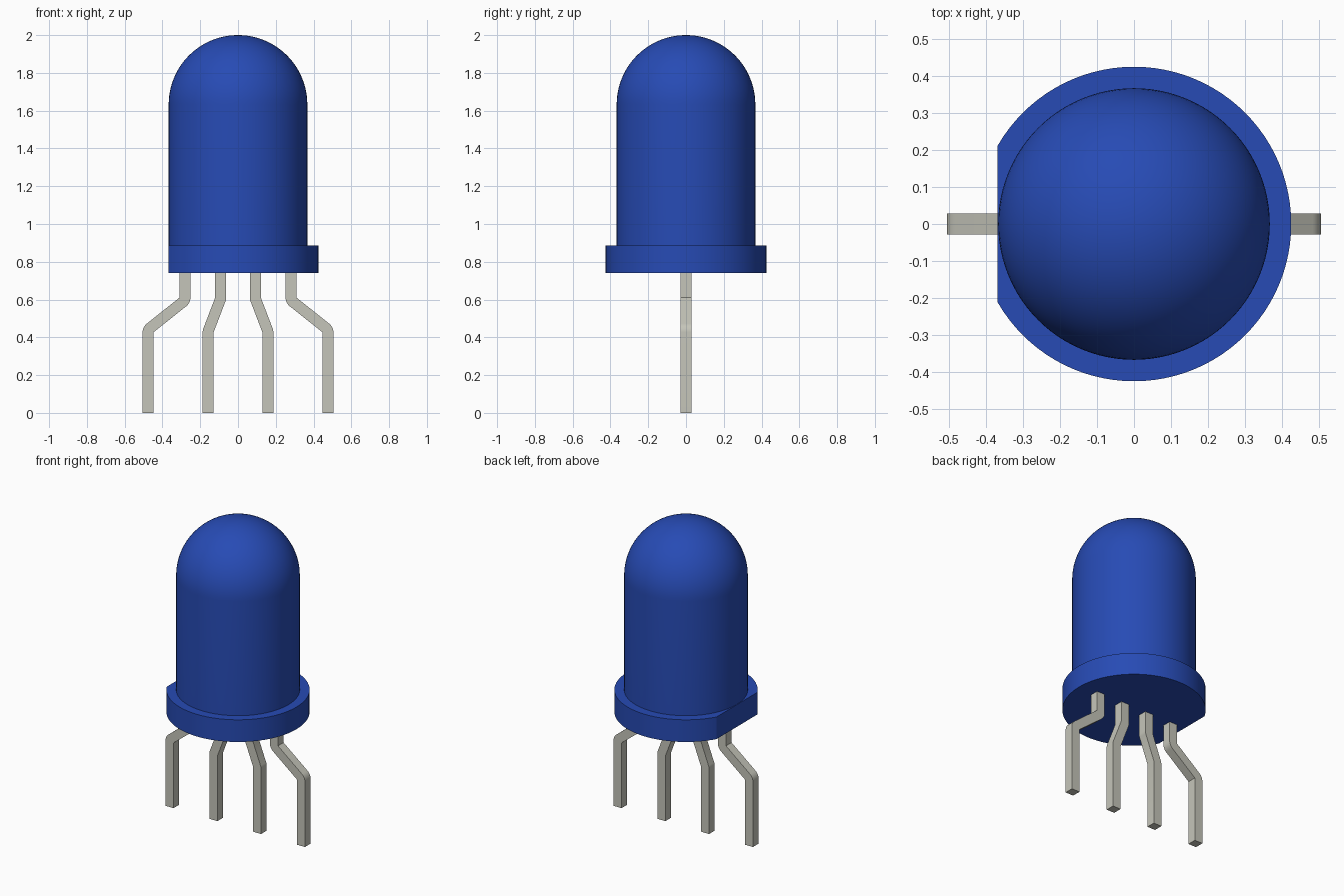
import bpy, bmesh, math
from mathutils import Vector

cube = bpy.data.objects.get("Cube")
if cube:
    bpy.data.objects.remove(cube, do_unlink=True)


def material(name, color):
    m = bpy.data.materials.new(name)
    m.use_nodes = True
    m.diffuse_color = (*color, 1)
    m.node_tree.nodes["Principled BSDF"].inputs["Base Color"].default_value = (*color, 1)
    return m


def make_object(name, bm, mat):
    bmesh.ops.recalc_face_normals(bm, faces=bm.faces[:])
    mesh = bpy.data.meshes.new(name)
    bm.to_mesh(mesh)
    bm.free()
    mesh.materials.append(mat)
    ob = bpy.data.objects.new(name, mesh)
    bpy.context.collection.objects.link(ob)
    bpy.ops.object.select_all(action='DESELECT')
    ob.select_set(True)
    bpy.context.view_layer.objects.active = ob
    bpy.ops.object.shade_smooth_by_angle(angle=math.radians(30))
    return ob


blue = material("blue plastic", (0.020, 0.070, 0.460))
metal = material("lead metal", (0.56, 0.56, 0.49))

# Casing: rim, straight wall and dome revolved around z
R, RIM, BASE, RIM_TOP, FLAT_X = 0.367, 0.425, 0.74, 0.885, -0.369
profile = [(0, BASE), (RIM, BASE), (RIM, RIM_TOP), (R, RIM_TOP)]
for i in range(25):
    a = math.pi / 2 * i / 24
    profile.append((R * math.cos(a) if i < 24 else 0, 2 - R + R * math.sin(a)))
bm = bmesh.new()
verts = [bm.verts.new((r, 0, z)) for r, z in profile]
edges = [bm.edges.new(pair) for pair in zip(verts, verts[1:])]
bmesh.ops.spin(bm, geom=verts + edges, cent=(0, 0, 0), axis=(0, 0, 1),
               angle=2 * math.pi, steps=96)
bmesh.ops.remove_doubles(bm, verts=bm.verts[:], dist=1e-5)

# Flat cut on one side of the rim
bmesh.ops.bisect_plane(bm, geom=bm.verts[:] + bm.edges[:] + bm.faces[:], dist=1e-6,
                       plane_co=(FLAT_X, 0, 0), plane_no=(-1, 0, 0), clear_outer=True)
bmesh.ops.holes_fill(bm, edges=[e for e in bm.edges if e.is_boundary], sides=0)
make_object("casing", bm, blue)

# Leads: square wire with two rounded bends, inner corners sharp
H = 0.029


def lead(name, x_top, x_foot, side):
    p1 = Vector((x_top + H, 0.61))
    p2 = Vector((x_foot - H, 0.427))
    d = p2 - p1
    slope = math.atan2(d.y, d.x) + math.asin(2 * H / d.length)
    normal = slope + 1.5 * math.pi

    def arc(c, a, b, n=8):
        return [(c.x + 2 * H * math.cos(a + (b - a) * i / n),
                 c.y + 2 * H * math.sin(a + (b - a) * i / n)) for i in range(n + 1)]

    outline = [(x_top - H, BASE + 0.005)] + arc(p1, math.pi, normal) + [tuple(p2)]
    outline += [(x_foot - H, 0), (x_foot + H, 0)] + arc(p2, 0, normal - math.pi)
    outline += [tuple(p1), (x_top + H, BASE + 0.005)]
    bm = bmesh.new()
    face = bm.faces.new([bm.verts.new((side * x, -H, z)) for x, z in outline])
    ext = bmesh.ops.extrude_face_region(bm, geom=[face], use_keep_orig=True)
    bmesh.ops.translate(bm, vec=(0, 2 * H, 0),
                        verts=[g for g in ext["geom"] if isinstance(g, bmesh.types.BMVert)])
    make_object(name, bm, metal)


for label, side in (("left", 1), ("right", -1)):
    lead(label + "_outer_lead", 0.281, 0.476, side)
    lead(label + "_inner_lead", 0.092, 0.158, side)
